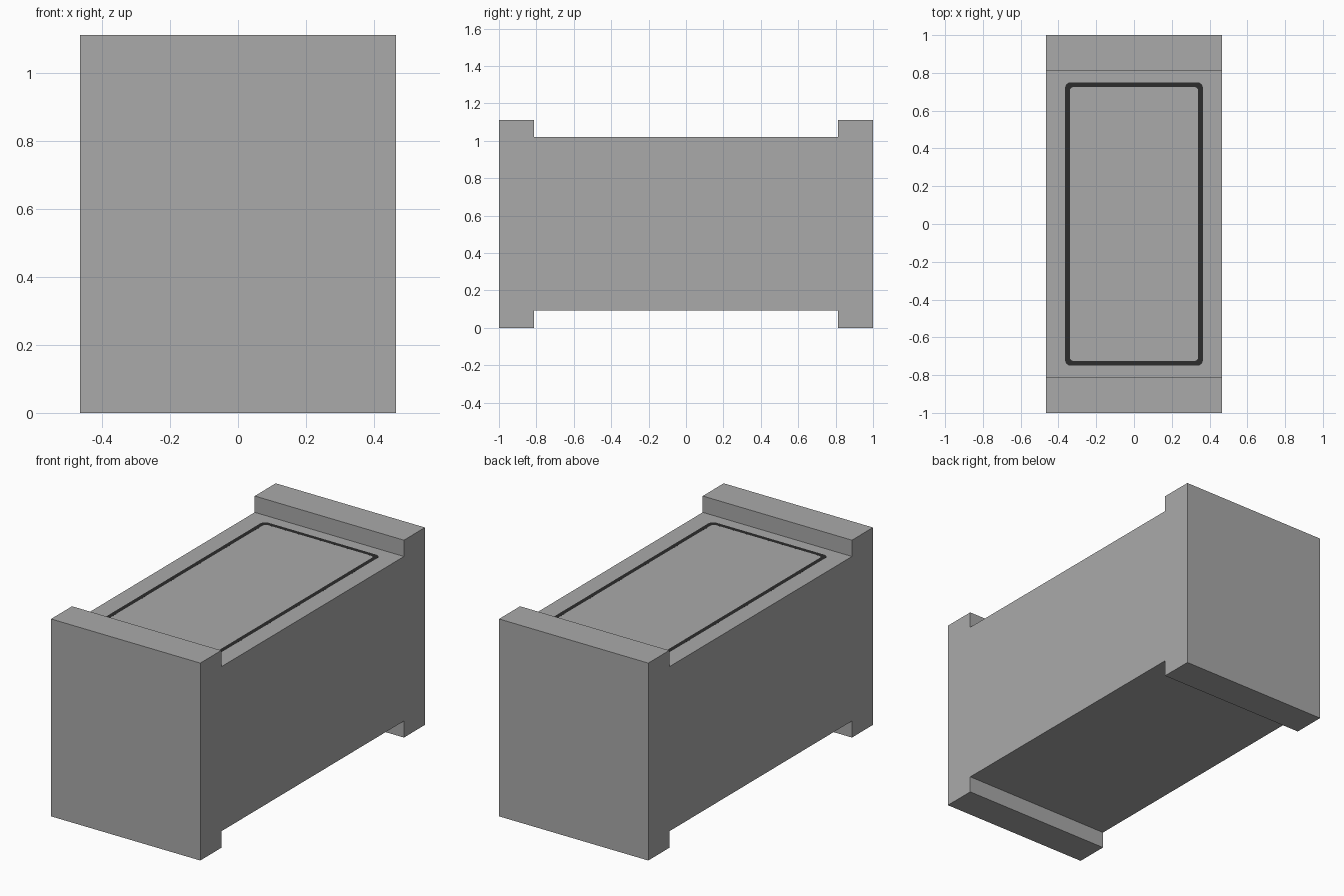
import bpy, bmesh, math

if "Cube" in bpy.data.objects:
    bpy.data.objects.remove(bpy.data.objects["Cube"])


def material(name, rgb):
    m = bpy.data.materials.new(name)
    m.diffuse_color = (*rgb, 1)
    m.use_nodes = True
    m.node_tree.nodes["Principled BSDF"].inputs["Base Color"].default_value = m.diffuse_color
    return m


GREY = material("mid grey", (0.40, 0.40, 0.40))
DARK = material("dark seam", (0.025, 0.025, 0.025))


def add_object(name, bm, mat):
    bmesh.ops.recalc_face_normals(bm, faces=bm.faces)
    mesh = bpy.data.meshes.new(name)
    bm.to_mesh(mesh)
    bm.free()
    mesh.materials.append(mat)
    ob = bpy.data.objects.new(name, mesh)
    bpy.context.collection.objects.link(ob)
    return ob


def extruded(name, profile, half_width, mat):
    """Extrude a (y, z) outline across x."""
    bm = bmesh.new()
    face = bm.faces.new([bm.verts.new((-half_width, y, z)) for y, z in profile])
    out = bmesh.ops.extrude_face_region(bm, geom=[face])["geom"]
    verts = [g for g in out if isinstance(g, bmesh.types.BMVert)]
    bmesh.ops.translate(bm, verts=verts, vec=(2 * half_width, 0, 0))
    return add_object(name, bm, mat)


def rounded_rect(hx, hy, r, steps=4):
    """Points of a rounded rectangle, anticlockwise."""
    pts = []
    for i, (sx, sy) in enumerate([(1, 1), (-1, 1), (-1, -1), (1, -1)]):
        for k in range(steps + 1):
            a = math.pi / 2 * (i + k / steps)
            pts.append((sx * (hx - r) + r * math.cos(a),
                        sy * (hy - r) + r * math.sin(a)))
    return pts


# Block with raised end flanges: one I-shaped side profile
LOW, TOP, HEIGHT, INNER = 0.093, 1.02, 1.112, 0.813
profile = [(-1, 0), (-INNER, 0), (-INNER, LOW), (INNER, LOW), (INNER, 0), (1, 0),
           (1, HEIGHT), (INNER, HEIGHT), (INNER, TOP), (-INNER, TOP),
           (-INNER, HEIGHT), (-1, HEIGHT)]
extruded("flanged_block", profile, 0.465, GREY)

# Thin rectangular seam, practically flush with the top face
bm = bmesh.new()
outer, inner = rounded_rect(0.365, 0.75, 0.03), rounded_rect(0.34, 0.725, 0.02)
rings = [[bm.verts.new((x, y, z)) for x, y in pts]
         for pts, z in ((outer, TOP + 0.0001), (inner, TOP + 0.0001),
                        (inner, TOP - 0.005), (outer, TOP - 0.005))]
n = len(outer)
for j in range(4):
    a, b = rings[j], rings[(j + 1) % 4]
    for i in range(n):
        k = (i + 1) % n
        bm.faces.new((a[i], a[k], b[k], b[i]))
add_object("top_seam", bm, DARK)
